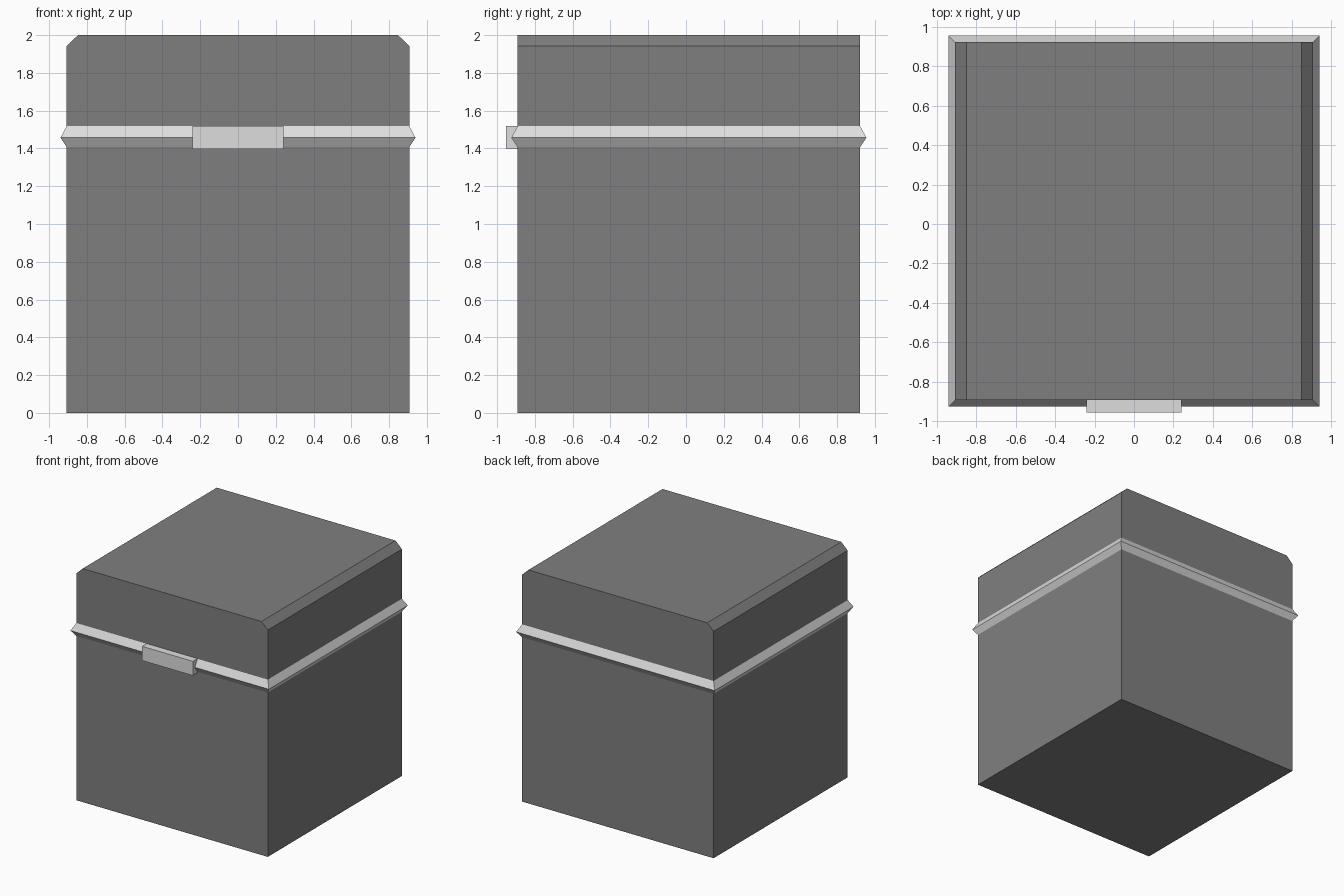
import bpy

cube = bpy.data.objects.get("Cube")
if cube:
    bpy.data.objects.remove(cube, do_unlink=True)


def make_material(name, value):
    mat = bpy.data.materials.new(name)
    mat.use_nodes = True
    colour = (value, value, value, 1)
    mat.diffuse_color = colour
    mat.node_tree.nodes["Principled BSDF"].inputs["Base Color"].default_value = colour
    return mat


def make_object(name, verts, faces, mat):
    mesh = bpy.data.meshes.new(name)
    mesh.from_pydata(verts, [], faces)
    mesh.materials.append(mat)
    obj = bpy.data.objects.new(name, mesh)
    bpy.context.collection.objects.link(obj)
    return obj


def extrude_y(name, profile, y0, y1, mat):
    """Prism from an (x, z) profile, listed anticlockwise as seen from the front."""
    n = len(profile)
    verts = [(x, y, z) for y in (y0, y1) for x, z in profile]
    faces = [list(range(n)), list(range(2 * n - 1, n - 1, -1))]
    for i in range(n):
        j = (i + 1) % n
        faces.append((j, i, i + n, j + n))
    return make_object(name, verts, faces, mat)


def rect(w, z0, z1):
    return [(-w, z0), (w, z0), (w, z1), (-w, z1)]


dark = make_material("dark grey", 0.213)
light = make_material("light grey", 0.73)

HALF = 0.907            # half width of the box
FRONT, BACK = -0.892, 0.922
SEAM = 1.457            # height where the lid meets the base

# Base and lid, the lid chamfered along its two side edges
extrude_y("box_base", rect(HALF, 0, SEAM), FRONT, BACK, dark)
extrude_y("lid", [(-HALF, SEAM), (HALF, SEAM), (HALF, 1.943), (HALF - 0.06, 2),
                  (0.06 - HALF, 2), (-HALF, 1.943)], FRONT, BACK, dark)

# Pointed trim band around the seam: rings of (outward offset, height)
rings = [(-0.02, 1.407), (0, 1.407), (0.033, SEAM), (0, 1.518), (-0.02, 1.518)]
verts, faces = [], []
for off, z in rings:
    x, f, b = HALF + off, FRONT - off, BACK + off
    verts += [(-x, f, z), (x, f, z), (x, b, z), (-x, b, z)]
for r in range(len(rings)):
    lo, hi = 4 * r, 4 * ((r + 1) % len(rings))
    for i in range(4):
        j = (i + 1) % 4
        faces.append((lo + i, lo + j, hi + j, hi + i))
make_object("trim_band", verts, faces, light)

# Latch plate at the front
extrude_y("latch", rect(0.24, 1.398, 1.52), -0.954, FRONT + 0.01, light)
